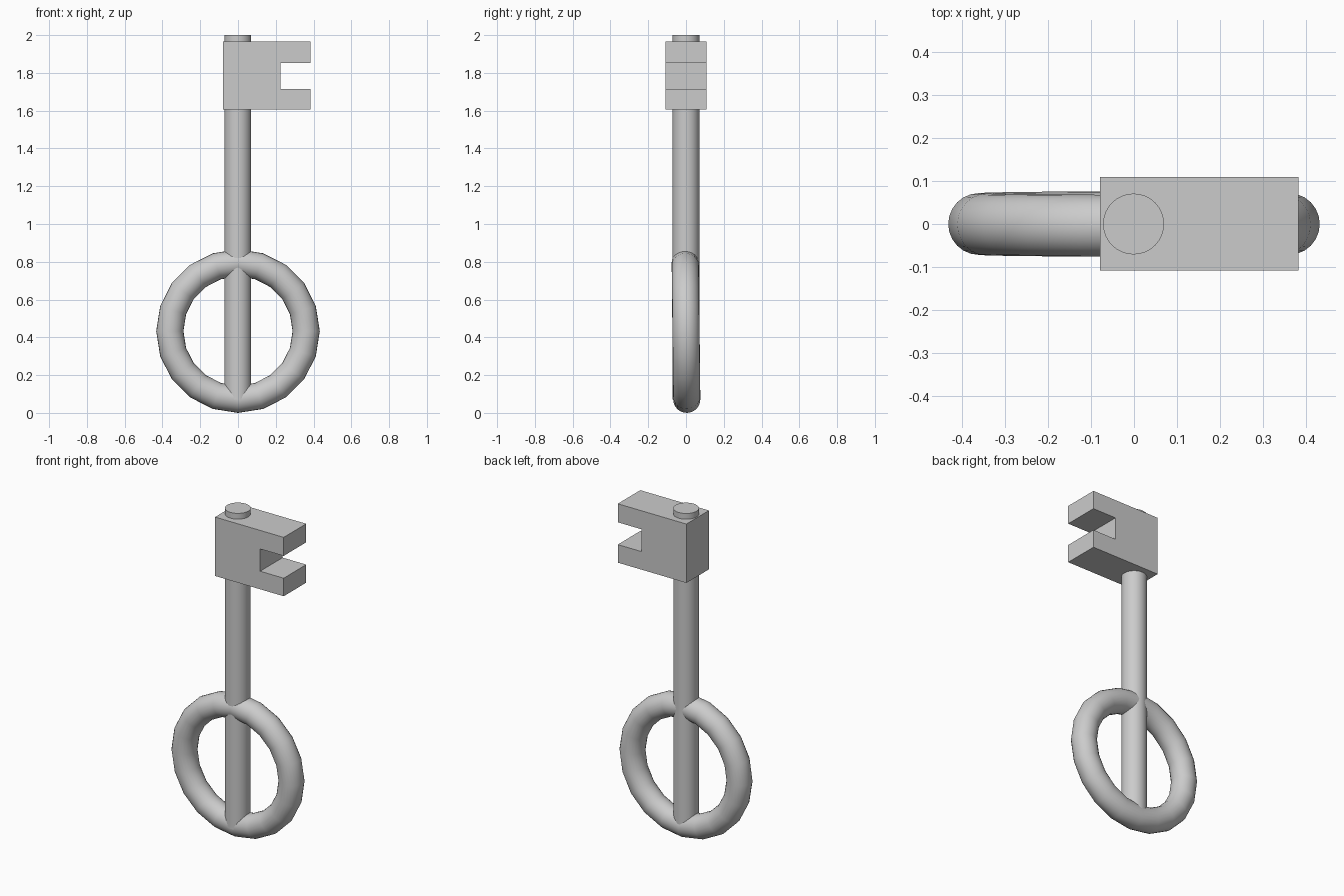
import bpy, bmesh, math

if "Cube" in bpy.data.objects:
    bpy.data.objects.remove(bpy.data.objects["Cube"])

SMOOTH = math.radians(40)

# Shaft: round rod running from inside the ring's base to the tip
bpy.ops.mesh.primitive_cylinder_add(vertices=32, radius=0.071, depth=1.93,
                                    location=(-0.001, 0, 1.035))
bpy.context.object.name = "shaft"
bpy.ops.object.shade_smooth_by_angle(angle=SMOOTH)

# Ring handle: twenty segments, upright with a very slight lean
bpy.ops.mesh.primitive_torus_add(major_segments=20, minor_segments=24,
                                 major_radius=0.361, minor_radius=0.072,
                                 location=(0, 0, 0.433),
                                 rotation=(math.pi / 2 + 0.011, 0, 0))
bpy.context.object.name = "ring_handle"
bpy.ops.object.shade_smooth_by_angle(angle=SMOOTH)

# Bit: notched profile in the xz plane, extruded through y
profile = [(-0.079, 1.606), (0.384, 1.606), (0.384, 1.716), (0.225, 1.716),
           (0.225, 1.852), (0.384, 1.852), (0.384, 1.965), (-0.079, 1.965)]
bm = bmesh.new()
face = bm.faces.new([bm.verts.new((x, -0.108, z)) for x, z in profile])
ext = bmesh.ops.extrude_face_region(bm, geom=[face])
verts = [g for g in ext["geom"] if isinstance(g, bmesh.types.BMVert)]
bmesh.ops.translate(bm, verts=verts, vec=(0, 0.217, 0))
bmesh.ops.recalc_face_normals(bm, faces=bm.faces)
mesh = bpy.data.meshes.new("key_bit")
bm.to_mesh(mesh)
bm.free()
bpy.context.collection.objects.link(bpy.data.objects.new("key_bit", mesh))
